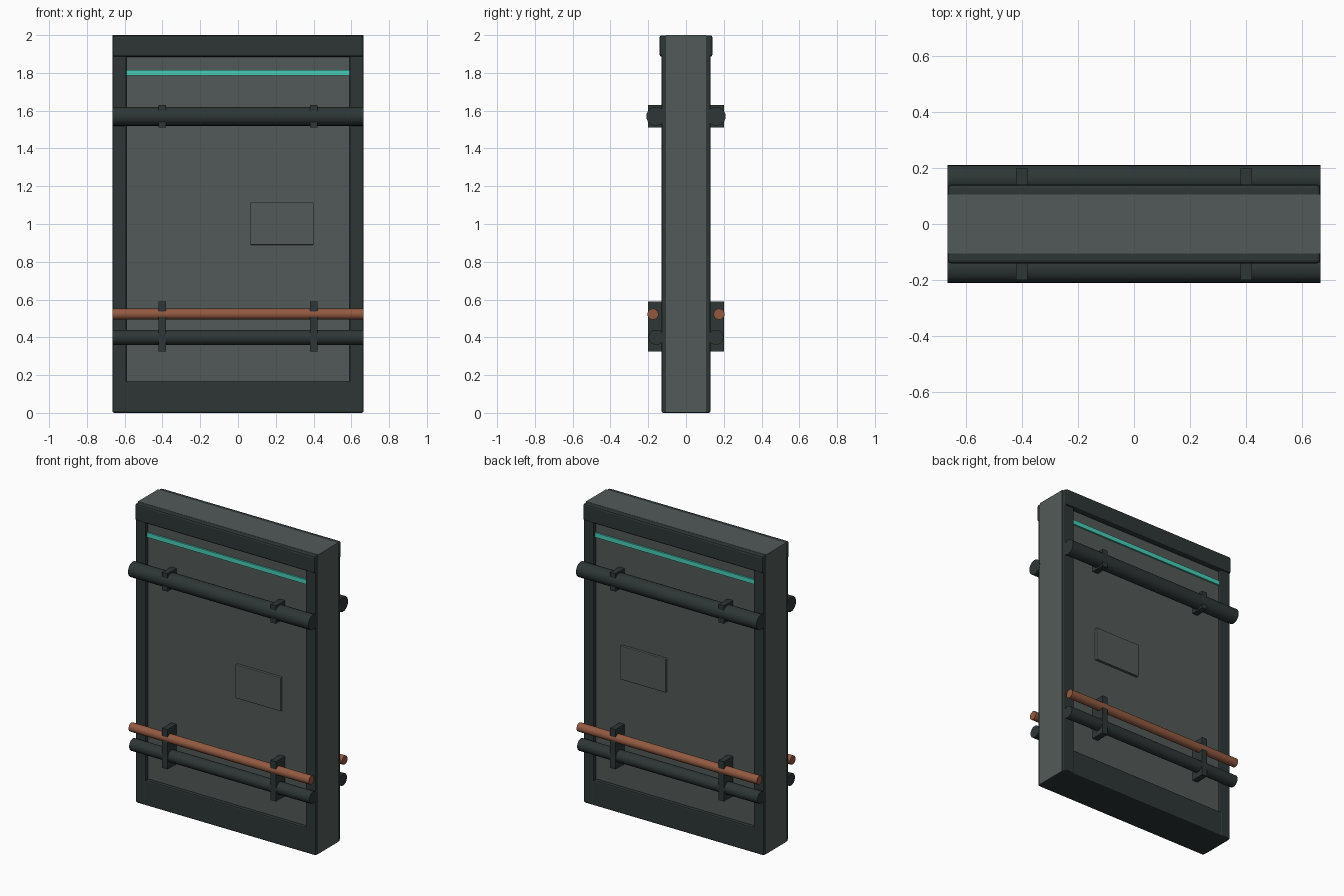
import bpy
from math import pi

cube = bpy.data.objects.get("Cube")
if cube:
    bpy.data.objects.remove(cube, do_unlink=True)


def material(name, rgb):
    m = bpy.data.materials.new(name)
    m.use_nodes = True
    m.diffuse_color = (*rgb, 1)
    m.node_tree.nodes["Principled BSDF"].inputs["Base Color"].default_value = (*rgb, 1)
    return m


GREY = material("panel grey", (0.084, 0.102, 0.098))
DARK = material("dark steel", (0.027, 0.037, 0.036))
TEAL = material("teal light", (0.065, 0.62, 0.48))
COPPER = material("copper", (0.29, 0.102, 0.053))


def box(name, mat, x, y, z, bevel=0):
    """Box from (min, max) ranges on each axis."""
    ranges = (x, y, z)
    bpy.ops.mesh.primitive_cube_add(size=1, location=[(a + b) / 2 for a, b in ranges])
    ob = bpy.context.object
    ob.name = name
    ob.scale = [b - a for a, b in ranges]
    bpy.ops.object.transform_apply(location=False, rotation=False, scale=True)
    ob.data.materials.append(mat)
    if bevel:
        mod = ob.modifiers.new("Bevel", "BEVEL")
        mod.width = bevel
        mod.segments = 2
    return ob


def pipe(name, mat, y, z, radius):
    """Horizontal pipe across the whole width."""
    bpy.ops.mesh.primitive_cylinder_add(vertices=24, radius=radius, depth=2 * HALF,
                                        location=(0, y, z), rotation=(0, pi / 2, 0))
    ob = bpy.context.object
    ob.name = name
    ob.data.materials.append(mat)
    bpy.ops.object.shade_smooth_by_angle()


HALF = 0.665          # half width of the wall
EDGE = HALF - 0.001   # frame sits just inside the core's ends
INNER = 0.59          # inner edge of the posts
FACE = 0.105          # panel face depth

# Core slab and surrounding frame
box("core_panel", GREY, (-HALF, HALF), (-FACE, FACE), (0.004, 2))
box("top_beam", DARK, (-EDGE, EDGE), (-0.14, 0.14), (1.885, 1.999), 0.012)
box("base_beam", DARK, (-EDGE, EDGE), (-0.128, 0.128), (0, 0.17), 0.008)
for side, s in (("left", 1), ("right", -1)):
    box(side + "_post", DARK, sorted((s * INNER, s * EDGE)), (-0.13, 0.13),
        (0.002, 1.95), 0.008)

# Fittings repeated on both faces
for face, s in (("front", -1), ("back", 1)):
    def depth(a, b):
        return sorted((s * a, s * b))

    box(face + "_light_strip", TEAL, (-INNER, INNER), depth(0.1, 0.116), (1.785, 1.815))
    box(face + "_access_plate", GREY, (0.065, 0.4), depth(0.1, 0.122), (0.89, 1.115), 0.004)
    pipe(face + "_upper_pipe", DARK, s * 0.16, 1.57, 0.05)
    pipe(face + "_copper_pipe", COPPER, s * 0.175, 0.523, 0.029)
    pipe(face + "_lower_pipe", DARK, s * 0.158, 0.4, 0.04)
    for side, x in (("left", 0.4), ("right", -0.4)):
        span = (x - 0.02, x + 0.02)
        box(f"{face}_{side}_upper_bracket", DARK, span, depth(0.1, 0.2), (1.51, 1.63))
        box(f"{face}_{side}_lower_bracket", DARK, span, depth(0.1, 0.2), (0.325, 0.59))
